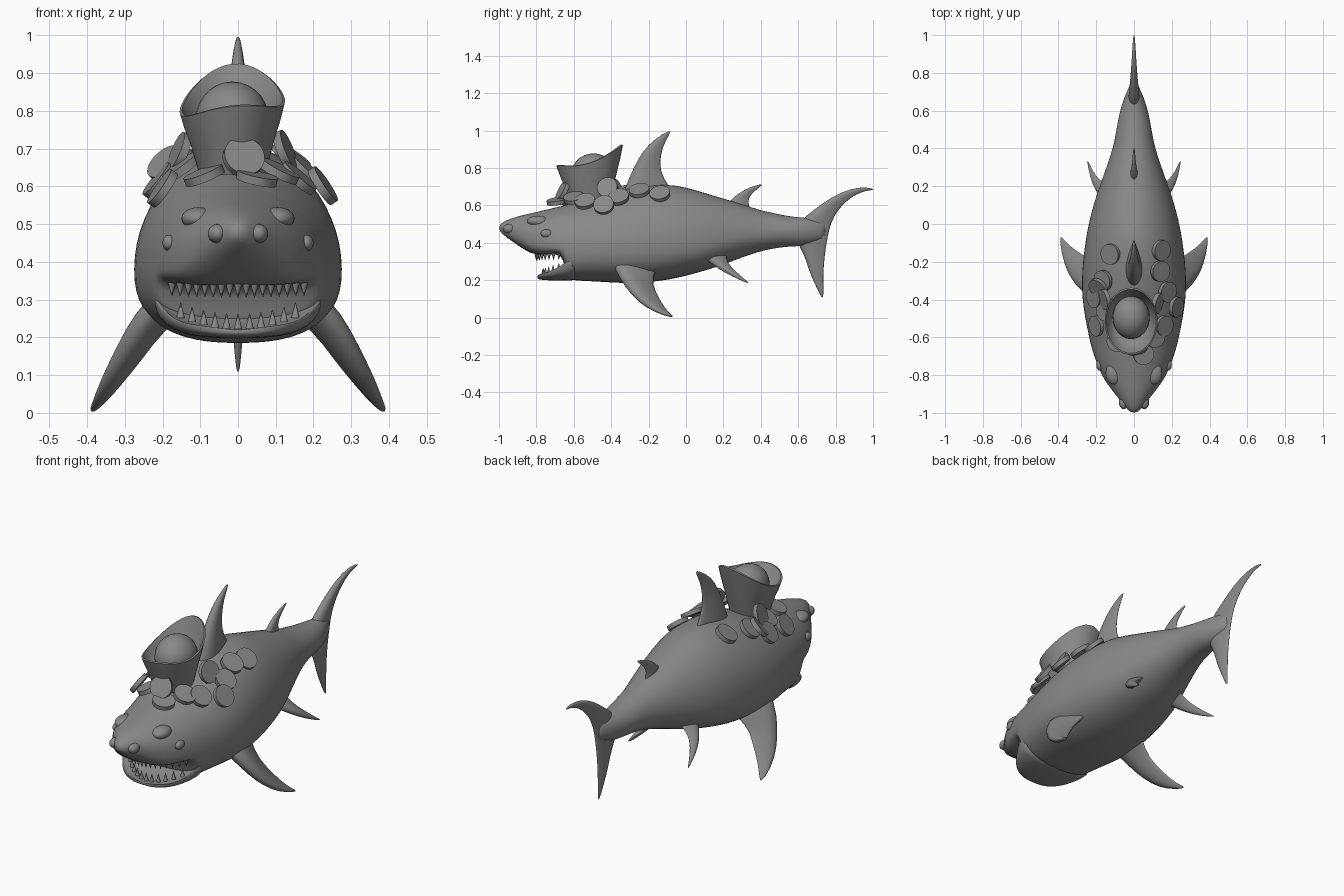
import bpy, bmesh, math
from mathutils import Vector, Matrix

GREY = bpy.data.materials.new("stone grey")
GREY.diffuse_color = (0.25, 0.25, 0.25, 1)


def finish(name, bm, angle=180, subsurf=0):
    """Turn a bmesh into a smooth-shaded grey object."""
    bmesh.ops.recalc_face_normals(bm, faces=bm.faces)
    me = bpy.data.meshes.new(name)
    bm.to_mesh(me)
    bm.free()
    me.materials.append(GREY)
    ob = bpy.data.objects.new(name, me)
    bpy.context.collection.objects.link(ob)
    me.shade_smooth()
    me.set_sharp_from_angle(angle=math.radians(angle))
    if subsurf:
        m = ob.modifiers.new("smooth", 'SUBSURF')
        m.levels = m.render_levels = subsurf
    return ob


def loft(name, rings, angle=180, subsurf=1):
    """Skin a list of closed rings and cap both ends."""
    bm = bmesh.new()
    vs = [[bm.verts.new(p) for p in r] for r in rings]
    n = len(vs[0])
    for a, b in zip(vs, vs[1:]):
        for i in range(n):
            bm.faces.new((a[i], a[(i + 1) % n], b[(i + 1) % n], b[i]))
    bm.faces.new(vs[0])
    bm.faces.new(vs[-1][::-1])
    return finish(name, bm, angle, subsurf)


def section(y, hw, top, bot, mid, e, n=28):
    """Body cross-section: round above the widest line, boxier below (e < 1)."""
    pts = []
    for i in range(n):
        t = 2 * math.pi * (i + 0.5) / n
        c, s = math.cos(t), math.sin(t)
        if s > 0:
            pts.append(Vector((hw * c, y, mid + (top - mid) * s)))
        else:
            pts.append(Vector((hw * math.copysign(abs(c) ** e, c), y, mid - (mid - bot) * abs(s) ** e)))
    return pts


# Body with upper head: y, half width, top, bottom, widest height, lower boxiness
BODY = [
    (-1.0, .015, .495, .465, .48, 1), (-.97, .047, .518, .435, .475, .9), (-.90, .10, .543, .388, .455, .75),
    (-.83, .157, .558, .338, .43, .55), (-.76, .19, .575, .335, .41, .5), (-.69, .215, .592, .34, .40, .5),
    (-.655, .225, .60, .325, .39, .5), (-.64, .23, .605, .20, .385, .7), (-.58, .243, .622, .197, .38, .75),
    (-.50, .26, .642, .193, .38, .8), (-.40, .275, .67, .187, .38, .8), (-.30, .279, .695, .182, .38, .8),
    (-.20, .272, .71, .188, .38, .85), (-.10, .26, .715, .20, .385, .85), (0, .242, .70, .222, .39, .9),
    (.10, .217, .668, .25, .40, .9), (.20, .183, .638, .282, .42, 1), (.30, .147, .608, .322, .435, 1),
    (.40, .113, .573, .355, .45, 1), (.46, .10, .562, .368, .455, 1), (.54, .087, .543, .38, .46, 1),
    (.62, .07, .535, .38, .46, 1), (.70, .04, .53, .40, .465, 1), (.75, .015, .51, .43, .47, 1)]
loft("body", [section(*s) for s in BODY])

# Lower jaw: the "top" lies below the lip, which hollows out the mouth floor
JAW = [(-.795, .06, .222, .207, .228, .7), (-.78, .112, .22, .203, .236, .7), (-.75, .15, .218, .20, .245, .7),
       (-.71, .18, .222, .198, .262, .7), (-.67, .206, .235, .197, .288, .7), (-.62, .225, .26, .197, .32, .7),
       (-.57, .23, .28, .20, .33, .75)]
loft("lower_jaw", [section(*s) for s in JAW])


def fin(name, stations, normal, mirror=False):
    """Lens-shaped fin through (leading point, trailing point, half thickness)."""
    prof = [(0, 0), (.08, .6), (.3, 1), (.6, .75), (.85, .3), (1, 0), (.85, -.3), (.6, -.75), (.3, -1), (.08, -.6)]
    for sx, side in ((1, "right_"), (-1, "left_")) if mirror else ((1, ""),):
        rings = []
        for a, b, th in stations:
            a, b, nv = Vector(a), Vector(b), Vector(normal).normalized()
            ring = [a.lerp(b, u) + nv * th * v for u, v in prof]
            rings.append([Vector((p.x * sx, p.y, p.z)) for p in ring])
        loft(side + name, rings)


def flat(rows):
    return [((0, a, b), (0, c, d), t) for a, b, c, d, t in rows]


X = (1, 0, 0)
fin("dorsal_fin", flat([(-.37, .58, -.0, .60, .06), (-.33, .70, -.085, .705, .048), (-.285, .80, -.135, .79, .037),
                        (-.235, .89, -.13, .865, .026), (-.17, .957, -.117, .925, .016),
                        (-.075, 1.01, -.085, .985, .005)]), X)
fin("rear_dorsal_fin", flat([(.19, .57, .37, .55, .025), (.235, .63, .335, .605, .02), (.285, .67, .338, .64, .014),
                             (.345, .70, .365, .675, .009), (.41, .717, .405, .705, .003)]), X)
fin("tail_fin", flat([(.727, .10, .735, .105, .004), (.69, .175, .737, .18, .012), (.655, .25, .738, .25, .018),
                      (.63, .34, .748, .34, .024), (.58, .41, .765, .43, .034), (.59, .51, .785, .51, .034),
                      (.68, .575, .815, .57, .026), (.78, .65, .86, .622, .018), (.88, .69, .915, .66, .012),
                      (.955, .70, .96, .677, .008), (1.003, .688, 1.003, .682, .003)]), X)
fin("pectoral_fin", [((.15, -.43, .34), (.14, -.10, .30), .06), ((.243, -.385, .26), (.225, -.18, .21), .048),
                     ((.297, -.335, .17), (.27, -.155, .14), .04), ((.342, -.265, .09), (.32, -.125, .08), .03),
                     ((.373, -.18, .033), (.355, -.095, .033), .018), ((.39, -.075, .0), (.388, -.062, .003), .007)],
    (.89, 0, .46), True)
fin("pelvic_fin", [((.07, .04, .36), (.07, .24, .37), .035), ((.15, .11, .31), (.14, .215, .32), .027),
                   ((.20, .17, .265), (.185, .235, .28), .02), ((.232, .25, .22), (.217, .28, .235), .012),
                   ((.247, .337, .182), (.247, .34, .184), .004)], (.67, 0, .74), True)


def ball(name, loc, size):
    bm = bmesh.new()
    bmesh.ops.create_uvsphere(bm, u_segments=24, v_segments=14, radius=1,
                              matrix=Matrix.Translation(loc) @ Matrix.Diagonal((*size, 1)))
    return finish(name, bm)


# Brow ridges, eyes and nostrils
for sx, side in ((1, "right_"), (-1, "left_")):
    ball(side + "brow", (sx * .105, -.79, .515), (.045, .06, .03))
    ball(side + "eye", (sx * .182, -.745, .45), (.018, .032, .022))
    ball(side + "nostril", (sx * .055, -.945, .475), (.025, .035, .025))


def teeth(name, count, half, y0, curve, z0, rise, length, up):
    """Row of small cones along the jaw arc."""
    bm = bmesh.new()
    for i in range(count):
        u = -1 + 2 * i / (count - 1)
        loc = Vector((u * half, y0 + curve * u * u, z0 + rise * u * u + up * length / 2))
        m = Matrix.Translation(loc) @ (Matrix() if up > 0 else Matrix.Rotation(math.pi, 4, 'X'))
        bmesh.ops.create_cone(bm, cap_ends=True, segments=8, radius1=.011, radius2=.001, depth=length, matrix=m)
    finish(name, bm, 50)


teeth("upper_teeth", 17, .175, -.80, .12, .342, .004, .036, -1)
teeth("lower_teeth", 11, .152, -.765, .085, .222, .03, .04, 1)

# Boat-shaped ingot: outside, rim, then down the inside
def ingot_ring(k, z, lift, n=40):
    ring = []
    for i in range(n):
        t = 2 * math.pi * i / n
        c, s = math.cos(t), math.sin(t)
        ring.append(Vector((-.015 + .14 * k * c, -.515 + .178 * k * s,
                            z + lift * (.055 * s * s + .055 * s + .014 * c))))
    return ring


loft("ingot_cup", [ingot_ring(*r) for r in [(.62, .63, 0), (.68, .66, .1), (.8, .72, .4), (.92, .77, .75),
                                            (1, .812, 1), (.95, .815, 1), (.86, .79, .8), (.76, .76, .4),
                                            (.6, .74, 0)]], 60, 0)
ball("ingot_dome", (-.015, -.495, .775), (.098, .115, .103))


def slope(x, y):
    """Outward direction of the back at (x, y)."""
    s = min(BODY, key=lambda r: abs(r[0] - y))
    u = min(abs(x) / s[1], .92)
    h = math.sqrt(1 - u * u)
    return Vector((math.copysign(u, x) / s[1], -.15 / (s[2] - s[4]), h / (s[2] - s[4]))).normalized()


# Scattered coins lying on the back; the last few lean more steeply
COINS = [(-.125, -.16, .675), (.145, -.14, .662), (.14, -.25, .68), (-.165, -.30, .66), (-.21, -.39, .615),
         (-.20, -.54, .595), (.178, -.36, .645), (.225, -.44, .602), (.16, -.54, .622), (.05, -.69, .622),
         (.11, -.60, .64), (-.15, -.46, .65), (-.09, -.62, .63)]
LEAN = [((.015, -.66, .677), (.25, -.85, .45)), ((.125, -.42, .695), (.88, -.2, .35)),
        ((-.155, -.40, .69), (-.85, -.2, .35)), ((-.19, -.34, .66), (-.55, -.45, .6))]
for i, (p, d) in enumerate([(c, slope(c[0], c[1])) for c in COINS] + LEAN):
    bm = bmesh.new()
    m = Matrix.Translation(p) @ Vector(d).to_track_quat('Z', 'Y').to_matrix().to_4x4()
    bmesh.ops.create_cone(bm, cap_ends=True, segments=28, radius1=.055, radius2=.055, depth=.022, matrix=m)
    finish("coin_%02d" % (i + 1), bm, 40)
